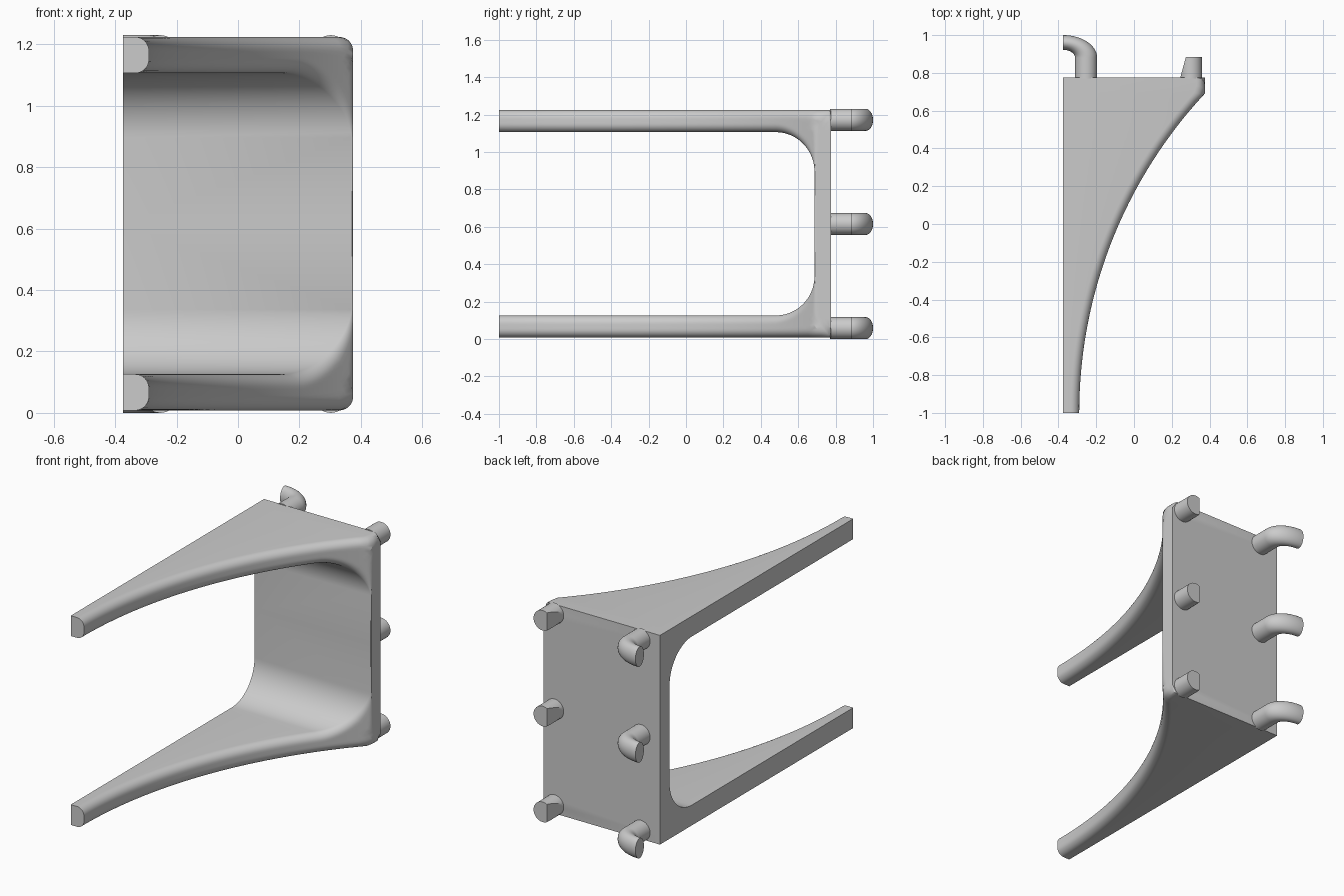
import bpy
import bmesh
from math import sin, cos, tan, pi, sqrt, hypot
from mathutils import Matrix, Vector

cube = bpy.data.objects.get("Cube")
if cube:
    bpy.data.objects.remove(cube, do_unlink=True)

grey = bpy.data.materials.new("light grey")
grey.use_nodes = True
grey.diffuse_color = (0.6, 0.6, 0.6, 1)
grey.node_tree.nodes["Principled BSDF"].inputs["Base Color"].default_value = (0.6, 0.6, 0.6, 1)

SIDE = 0.375      # half width
BACK = 0.775      # rear face of the back plate
TOP = 0.608       # half height of the bracket
MID = 0.616       # height of the symmetry plane
ROUND = 0.045     # edge rounding
SWEEP = 2.481     # radius of the concave arm outline


def finish(bm, name, z=0):
    bmesh.ops.recalc_face_normals(bm, faces=bm.faces)
    mesh = bpy.data.meshes.new(name)
    bm.to_mesh(mesh)
    bm.free()
    obj = bpy.data.objects.new(name, mesh)
    obj.location.z = z
    bpy.context.collection.objects.link(obj)
    mesh.materials.append(grey)
    bpy.ops.object.select_all(action='DESELECT')
    obj.select_set(True)
    bpy.context.view_layer.objects.active = obj
    bpy.ops.object.shade_smooth_by_angle(angle=pi / 6)
    return obj


def skin(bm, rings):
    """Join matching closed rings with quads."""
    loops = [[bm.verts.new(p) for p in ring] for ring in rings]
    for a, b in zip(loops, loops[1:]):
        for i in range(len(a)):
            j = (i + 1) % len(a)
            bm.faces.new((a[i], a[j], b[j], b[i]))
    return loops


def inset(d, r):
    """Depth of a rounded edge at distance d from it."""
    return r - sqrt(r * r - (r - d) ** 2) if d < r else 0


def section(outer, inner, inner_round):
    """Cross-section from the flat side to the concave outline."""
    ring = [(-SIDE, *outer)]
    length = hypot(outer[0] - inner[0], outer[1] - inner[1])
    steps = 18
    for i in range(steps + 1):
        t = (1 - cos(pi * i / steps)) / 2
        y = outer[0] + (inner[0] - outer[0]) * t
        z = outer[1] + (inner[1] - outer[1]) * t
        cut = inset(max(TOP - z, 0), ROUND)
        if inner_round > 0.001:
            cut += inset((1 - t) * length, inner_round)
        run = sqrt(SWEEP ** 2 - (y + 1) ** 2)
        curve = SWEEP - 0.29 - run - cut * SWEEP / run
        ring.append((min(SIDE - cut, curve), y, z))
    ring.append((-SIDE, *inner))
    return ring


# Bracket: upper arm, inner fillet and half the back plate, then mirrored
fy, fz = 0.48, 0.28                # fillet centre
ry, rz = 0.207, 0.21               # fillet radii
rings = []
for i in range(32):
    y = -1 + (fy + 1) * i / 32
    rings.append(section((y, TOP), (y, fz + rz), ROUND))
for i in range(21):
    a = pi / 2 * i / 20
    over = min(1, tan(a)) if i < 20 else 1
    down = min(1, tan(pi / 2 - a)) if i > 0 else 1
    rings.append(section((fy + (BACK - fy) * over, fz + (TOP - fz) * down),
                         (fy + ry * sin(a), fz + rz * cos(a)),
                         ROUND * (1 - i / 20)))
rings.append(section((BACK, 0), (fy + ry, 0), 0))
bm = bmesh.new()
loops = skin(bm, rings)
bm.faces.new(loops[0])
bracket = finish(bm, "bracket", MID)
mirror = bracket.modifiers.new("mirror", 'MIRROR')
mirror.use_axis = (False, False, True)


def hook(name, z):
    """Round peg with an elbow turning to the flat side."""
    r, bend, start = 0.0585, 0.1215, 0.88

    def ring(a, drop=0):
        out = []
        for k in range(32):
            p = 2 * pi * k / 32
            d = bend + r * cos(p)
            out.append((-SIDE + d * cos(a), start - drop + d * sin(a) * 2 / 3, r * sin(p)))
        return out

    bm = bmesh.new()
    loops = skin(bm, [ring(0, 0.11)] + [ring(pi / 2 * i / 14) for i in range(15)])
    bm.faces.new(loops[0])
    bm.faces.new(loops[-1])
    finish(bm, name, z)


def peg(name, z):
    """Short round peg with one slanted flat."""
    bm = bmesh.new()
    place = Matrix.Translation((0.302, 0.8275, 0)) @ Matrix.Rotation(pi / 2, 4, 'X')
    bmesh.ops.create_cone(bm, cap_ends=True, segments=32, radius1=0.0585,
                          radius2=0.0585, depth=0.115, matrix=place)
    cut = bmesh.ops.bisect_plane(bm, geom=bm.verts[:] + bm.edges[:] + bm.faces[:],
                                 plane_co=Vector((0.275, 0.885, 0)),
                                 plane_no=Vector((-0.11, 0.03, 0)).normalized(),
                                 clear_outer=True)
    edges = [e for e in bm.edges if e.is_boundary]
    bmesh.ops.holes_fill(bm, edges=edges, sides=0)
    finish(bm, name, z)


# Three rows of hooks and pegs on the back plate
for label, z in (("lower", 0.0585), ("middle", 0.615), ("upper", 1.1715)):
    hook(label + "_hook", z)
    peg(label + "_peg", z)
